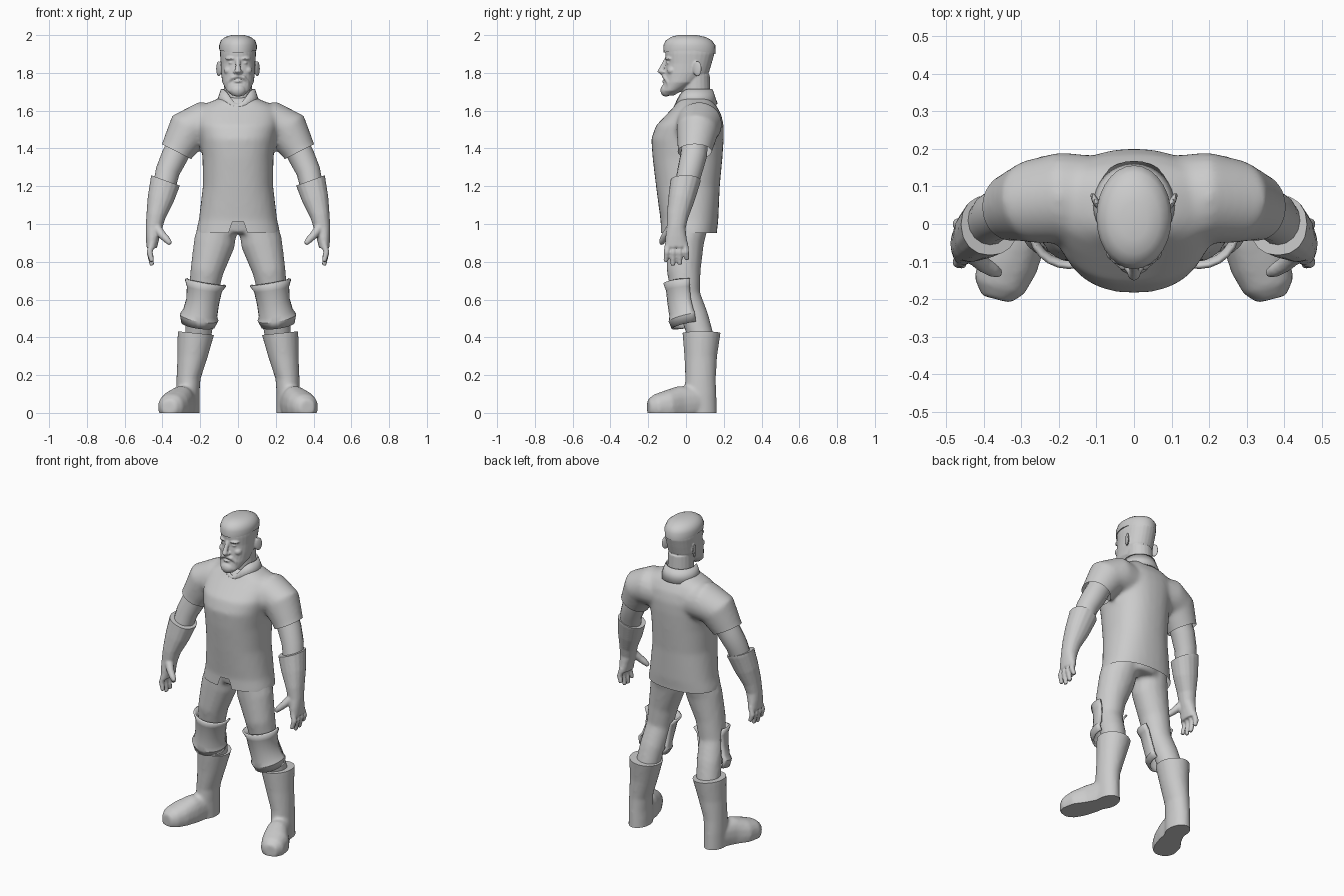
import bpy, bmesh, math
from mathutils import Vector, Matrix

if "Cube" in bpy.data.objects:
    bpy.data.objects.remove(bpy.data.objects["Cube"])

X, Y, Z = Vector((1, 0, 0)), Vector((0, 1, 0)), Vector((0, 0, 1))
GREY = bpy.data.materials.new("plain grey")
GREY.diffuse_color = (0.6, 0.6, 0.6, 1)
GREY.use_nodes = True
GREY.node_tree.nodes["Principled BSDF"].inputs["Base Color"].default_value = GREY.diffuse_color


def loft(bm, rings, n=16, ref=Y, flat=False, p=2.0, arc=None, caps=True):
    """Skin of superellipse rings (x, y, z, a, b); arc limits it to a front wrap."""
    pts = [Vector(r[:3]) for r in rings]
    loops = []
    for i, r in enumerate(rings):
        t = Z if flat else (pts[min(i + 1, len(pts) - 1)] - pts[max(i - 1, 0)]).normalized()
        u = ref.cross(t).normalized()
        v = t.cross(u)
        loop = []
        for k in range(n):
            ang = 2 * math.pi * k / n - math.pi / 2
            if arc:
                ang = -math.pi / 2 + arc * (2 * k / (n - 1) - 1)
            c, s = math.cos(ang), math.sin(ang)
            cu = math.copysign(abs(c) ** (2 / p), c) * r[3]
            sv = math.copysign(abs(s) ** (2 / p), s) * r[4]
            loop.append(bm.verts.new(pts[i] + u * cu + v * sv))
        loops.append(loop)
    for a, b in zip(loops, loops[1:]):
        for k in range(n - 1 if arc else n):
            j = (k + 1) % n
            bm.faces.new((a[k], a[j], b[j], b[k]))
    if caps and not arc:
        bm.faces.new(loops[0])
        bm.faces.new(loops[-1])
    return loops


def ball(bm, centre, radii, turn=0.0):
    m = Matrix.Translation(centre) @ Matrix.Rotation(turn, 4, 'Z') @ Matrix.Diagonal((*radii, 1))
    bmesh.ops.create_uvsphere(bm, u_segments=16, v_segments=10, radius=1, matrix=m)


def rod(bm, points, n=10):
    loft(bm, [(x, y, z, r, r) for x, y, z, r in points], n)


def part(name, bm, mirror=True, angle=45, thick=0.0):
    """Turn a bmesh into a shaded object, mirrored across the body if asked."""
    bmesh.ops.recalc_face_normals(bm, faces=bm.faces)
    me = bpy.data.meshes.new(name)
    bm.to_mesh(me)
    bm.free()
    me.materials.append(GREY)
    ob = bpy.data.objects.new(name, me)
    bpy.context.collection.objects.link(ob)
    bpy.ops.object.select_all(action='DESELECT')
    ob.select_set(True)
    bpy.context.view_layer.objects.active = ob
    bpy.ops.object.shade_smooth_by_angle(angle=math.radians(angle))
    if thick:
        ob.modifiers.new("thickness", 'SOLIDIFY').thickness = thick
    if mirror:
        ob.modifiers.new("mirror", 'MIRROR')
    return ob


def fuse(bm, voxel, smooth):
    """Merge overlapping closed shapes into one soft skin."""
    ob = part("blend", bm, mirror=False)
    rm = ob.modifiers.new("remesh", 'REMESH')
    rm.mode, rm.voxel_size = 'VOXEL', voxel
    sm = ob.modifiers.new("smooth", 'SMOOTH')
    sm.factor, sm.iterations = 0.5, smooth
    out = bmesh.new()
    out.from_object(ob, bpy.context.evaluated_depsgraph_get())
    bpy.data.objects.remove(ob)
    return out


def cut(bm, co, no, where=lambda c: True, clear=True, fill=False):
    vs = {v for v in bm.verts if where(v.co)}
    es = [e for e in bm.edges if all(v in vs for v in e.verts)]
    fs = [f for f in bm.faces if all(v in vs for v in f.verts)]
    res = bmesh.ops.bisect_plane(bm, geom=list(vs) + es + fs, plane_co=co,
                                 plane_no=Vector(no).normalized(), clear_outer=clear)
    if fill:
        edges = [g for g in res['geom_cut'] if isinstance(g, bmesh.types.BMEdge)]
        bmesh.ops.triangle_fill(bm, edges=edges, use_beauty=True)


# Shirt: body and sleeve blended, then trimmed at hem, cuff and front notch
bm = bmesh.new()
loft(bm, [(0, y, z, a, b) for z, y, a, b in (
    (.91, .012, .225, .15), (.96, .014, .222, .15), (1.02, .018, .208, .153), (1.2, .010, .186, .169),
    (1.35, .008, .188, .185), (1.45, .008, .2, .192), (1.52, .02, .215, .18),
    (1.58, .042, .218, .145), (1.62, .05, .2, .115), (1.65, .05, .14, .095),
    (1.67, .05, .09, .08))], n=32, flat=True, p=2.3)
loft(bm, [(.08, .07, 1.52, .11, .11), (.19, .07, 1.53, .118, .122), (.265, .06, 1.495, .115, .112),
          (.325, .045, 1.385, .088, .09), (.365, .035, 1.31, .085, .088)], n=20)
bm = fuse(bm, .012, 9)
cut(bm, (0, 0, 0), (-1, 0, 0))
cut(bm, (0, 0, .953), (0, 0, -1))
cut(bm, (.325, .045, 1.383), (.45, 0, -.89), lambda c: c.x > .2 and c.z > 1.2)
notch = lambda c: c.y < -.05 and c.z < 1.06 and c.x < .09
slant = Vector((1, 0, .35))
edge = Vector((.05, 0, .953))
cut(bm, edge, slant, notch, clear=False)
cut(bm, (0, 0, 1.012), (0, 0, 1), notch, clear=False)
gone = [f for f in bm.faces if notch(f.calc_center_median()) and f.calc_center_median().z < 1.012
        and (f.calc_center_median() - edge).dot(slant) < 0]
bmesh.ops.delete(bm, geom=gone, context='FACES')
part("shirt", bm)

# Collar: flared band that dips to a point at the throat
bm = bmesh.new()
base, top = loft(bm, [(0, .05, 1.635, .118, .118), (0, .048, 1.715, .09, .092)], n=32, flat=True, caps=False)
for b, t in zip(base, top):
    front = max(0, (.05 - t.co.y) / .092)
    t.co.z -= .07 * front ** 5
    t.co.y -= .012 * front ** 5
    b.co.z -= .02 * front ** 3
part("collar", bm, mirror=False, thick=.008)

# Trousers: hips and legs
bm = bmesh.new()
loft(bm, [(0, .02, 1.1, .15, .12), (0, .02, 1.03, .175, .13), (0, .015, .95, .15, .11)], n=24, flat=True)
loft(bm, [(.1, .01, 1.02, .1, .115), (.125, -.005, .9, .11, .1), (.165, -.012, .75, .088, .09),
          (.185, 0, .62, .077, .077), (.2, .05, .5, .075, .072), (.215, .085, .38, .07, .068)])
bm = fuse(bm, .012, 6)
cut(bm, (0, 0, 0), (-1, 0, 0))
part("trousers", bm)

# Knee guards: stiff wraps open at the back of the knee
bm = bmesh.new()
loft(bm, [(.172, -.012, .69, .112, .108), (.178, -.01, .655, .094, .096), (.187, -.004, .59, .088, .095),
          (.2, .008, .53, .092, .098), (.206, .014, .505, .104, .108), (.212, .022, .465, .09, .1)],
     n=15, arc=math.radians(108))
part("knee_guards", bm, angle=30, thick=.012)

# Boots: shaft blended with an outward pointing foot
bm = bmesh.new()
loft(bm, [(.217, .083, .46, .1, .104), (.222, .082, .42, .098, .101), (.24, .078, .3, .081, .087),
          (.262, .077, .18, .064, .081), (.266, .075, .1, .062, .086), (.265, .076, -.04, .062, .088)],
     n=20, flat=True)
loft(bm, [(.255, .13, .03, .045, .05), (.272, .06, .055, .06, .085), (.3, -.03, .045, .07, .098),
          (.335, -.1, .035, .082, .085), (.358, -.165, .03, .07, .068), (.367, -.2, .03, .04, .04)],
     ref=Z, p=2.3)
bm = fuse(bm, .01, 5)
cut(bm, (.22, .08, .422), (-.1, 0, 1), fill=True)
cut(bm, (0, 0, 0), (0, 0, -1), fill=True)
part("boots", bm)

# Bare arms between sleeve and glove
bm = bmesh.new()
loft(bm, [(.285, .05, 1.46, .07, .07), (.335, .04, 1.36, .07, .07), (.372, .02, 1.28, .064, .066),
          (.39, 0, 1.2, .06, .06)])
part("upper_arms", bm)

# Gloves: gauntlet, palm, four fingers and thumb
bm = bmesh.new()
loft(bm, [(.37, .003, 1.29, .085, .082), (.383, -.003, 1.23, .081, .08), (.41, -.025, 1.13, .07, .07),
          (.435, -.045, 1.04, .051, .057), (.445, -.052, .98, .044, .05), (.452, -.053, .93, .036, .056),
          (.457, -.05, .875, .028, .062)], p=2.2)
for y0, y1, tip in ((-.095, -.108, .8), (-.066, -.07, .78), (-.036, -.032, .785), (-.006, .006, .81)):
    rod(bm, [(.455, y0, .9, .017), (.468, (y0 + y1) / 2, .85, .0165), (.455, y1, tip, .012)])
rod(bm, [(.435, -.075, .985, .026), (.4, -.108, .94, .022), (.375, -.123, .915, .019), (.357, -.132, .895, .012)])
bm = fuse(bm, .006, 3)
cut(bm, (.383, 0, 1.23), (-.34, 0, .94), fill=True)
part("gloves", bm)

# Head: skull, neck, and facial features
bm = bmesh.new()
loft(bm, [(0, y, z, a, b) for z, y, a, b in (
    (1.68, -.095, .03, .03), (1.705, -.075, .06, .052), (1.75, -.026, .083, .09),
    (1.8, .004, .09, .117), (1.85, .015, .092, .121), (1.9, .02, .095, .13),
    (1.95, .02, .092, .128), (1.98, .012, .07, .1))], n=28, flat=True, p=2.15)
loft(bm, [(0, .055, 1.6, .078, .078), (0, .05, 1.79, .074, .076)], n=20, flat=True)
rod(bm, [(0, -.1, 1.875, .013), (0, -.122, 1.835, .013), (0, -.135, 1.808, .018), (0, -.118, 1.795, .012)])
ball(bm, (0, -.106, 1.708), (.042, .03, .034))
ball(bm, (0, -.113, 1.755), (.022, .014, .009))
for s in (1, -1):
    ball(bm, (s * .038, -.09, 1.876), (.03, .021, .009), s * .3)
    ball(bm, (s * .036, -.092, 1.853), (.015, .013, .007), s * .2)
    ball(bm, (s * .05, -.074, 1.812), (.026, .026, .022))
    ball(bm, (s * .015, -.118, 1.805), (.011, .012, .009))
    rod(bm, [(0, -.12, 1.784, .01), (s * .03, -.112, 1.776, .011), (s * .05, -.095, 1.752, .01),
             (s * .052, -.09, 1.72, .008)], 8)
    ball(bm, (s * .102, .06, 1.822), (.009, .026, .042), -s * .45)
part("head", fuse(bm, .005, 3), mirror=False)

# Swept cap of hair with a sharp lower ledge
bm = bmesh.new()
loops = loft(bm, [(0, y, z, a, b) for z, y, a, b in (
    (1.918, .02, .094, .13), (1.918, .018, .099, .137), (1.945, .018, .1, .138), (1.972, .015, .091, .122),
    (1.99, .012, .068, .092), (2.0, .008, .035, .05))], n=28, flat=True)
for v in loops[1]:
    v.co.z += .012 * math.cos(v.co.y * 14) - .01
part("hair", bm, mirror=False)
